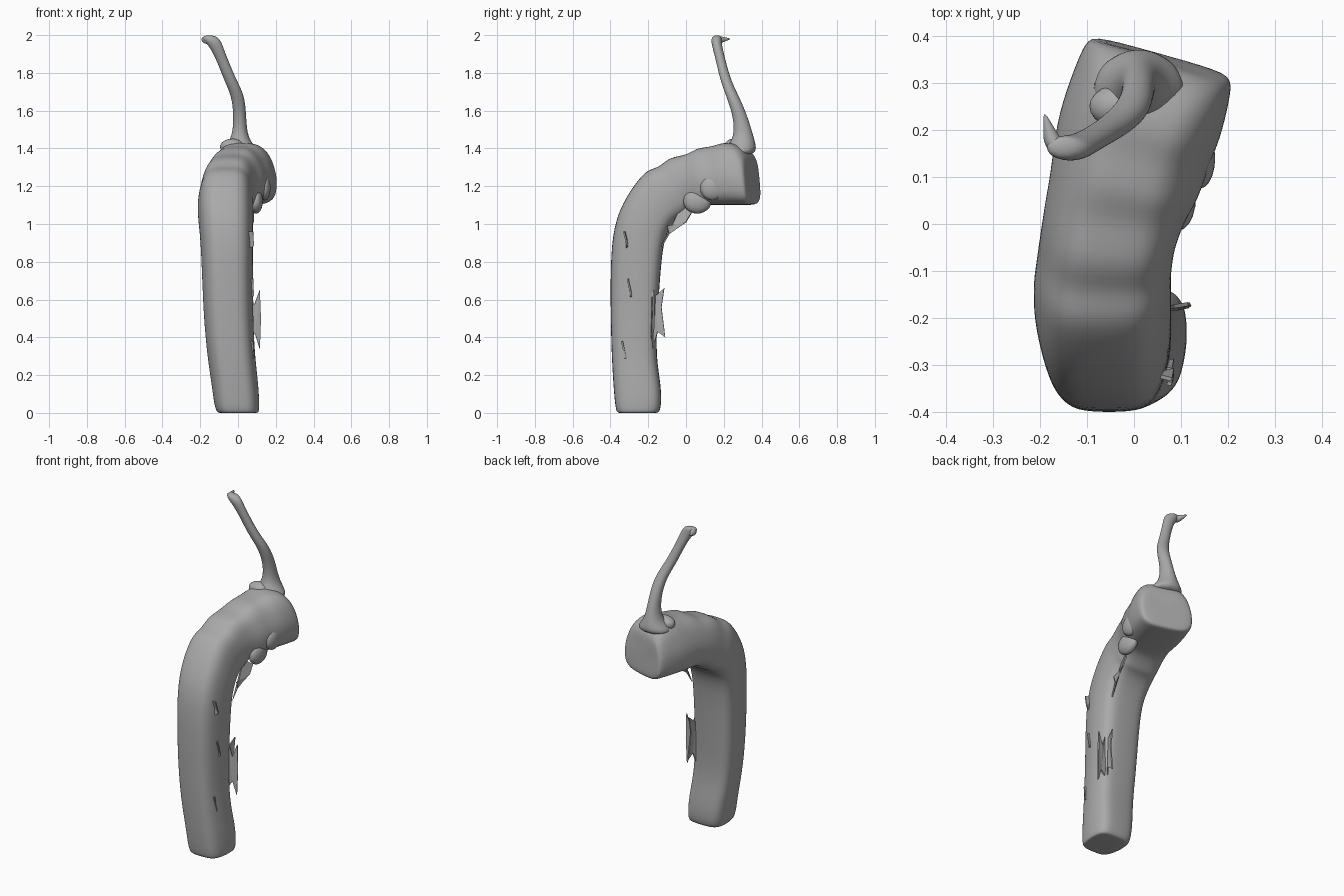
import bpy, bmesh, math
from mathutils import Vector

old = bpy.data.objects.get("Cube")
if old:
    bpy.data.objects.remove(old)

grey = bpy.data.materials.new("plain grey")
grey.use_nodes = True
colour = (0.4, 0.4, 0.4, 1)
grey.diffuse_color = colour
grey.node_tree.nodes["Principled BSDF"].inputs["Base Color"].default_value = colour


def finish(name, bm, levels):
    bmesh.ops.recalc_face_normals(bm, faces=bm.faces)
    mesh = bpy.data.meshes.new(name)
    bm.to_mesh(mesh)
    bm.free()
    mesh.materials.append(grey)
    obj = bpy.data.objects.new(name, mesh)
    bpy.context.collection.objects.link(obj)
    for p in mesh.polygons:
        p.use_smooth = levels > 0
    if levels:
        sub = obj.modifiers.new("smooth", "SUBSURF")
        sub.levels = sub.render_levels = levels
    return obj


def skin(name, rings):
    """Join equal rings of points into a closed tube."""
    bm = bmesh.new()
    loops = [[bm.verts.new(p) for p in ring] for ring in rings]
    n = len(loops[0])
    for a, b in zip(loops, loops[1:]):
        for i in range(n):
            j = (i + 1) % n
            bm.faces.new((a[i], a[j], b[j], b[i]))
    bm.faces.new(loops[0])
    bm.faces.new(loops[-1])
    return finish(name, bm, 2)


def section(outer, inner, x0, x1, yaw=0, taper=1, scale=1, n=24):
    """Rounded box ring between an outer and an inner (y, z) point."""
    outer, inner = Vector(outer), Vector(inner)
    mid, half = (outer + inner) / 2, (outer - inner) / 2
    pts = []
    for i in range(n):
        a = math.tau * i / n
        c, s = math.cos(a), math.sin(a)
        c = math.copysign(abs(c) ** 0.55, c) * scale
        s = math.copysign(abs(s) ** 0.55, s) * scale
        k = 1 + (taper - 1) * max(s, 0)
        x = (x0 + x1) / 2 + c * k * (x1 - x0) / 2
        yz = mid + half * s
        pts.append((x, yz.x - yaw * c * (x1 - x0) / 2, yz.y))
    return pts


# bent grip and head: outer point, inner point, x range, yaw, taper
body = [
    ((-.365, 0), (-.145, 0), -.11, .11, 0, .85),
    ((-.375, .03), (-.13, .03), -.125, .115, 0, .85),
    ((-.385, .15), (-.13, .14), -.14, .11, 0, .8),
    ((-.395, .32), (-.16, .3), -.165, .09, 0, .8),
    ((-.4, .55), (-.15, .52), -.185, .08, 0, .8),
    ((-.4, .85), (-.13, .82), -.195, .08, 0, .8),
    ((-.375, 1.02), (-.11, .93), -.205, .08, 0, .8),
    ((-.32, 1.14), (-.08, .99), -.215, .08, 0, .8),
    ((-.25, 1.24), (-.05, 1.02), -.215, .08, 0, .8),
    ((-.2, 1.29), (-.03, 1.03), -.21, .08, 0, .8),
    ((-.14, 1.3), (-.01, 1.04), -.205, .085, .03, .8),
    ((-.09, 1.355), (.01, 1.06), -.2, .09, .06, .75),
    ((.01, 1.365), (.05, 1.09), -.19, .115, .1, .75),
    ((.06, 1.405), (.09, 1.1), -.18, .14, .15, .65),
    ((.15, 1.41), (.16, 1.1), -.17, .16, .2, .65),
    ((.2, 1.435), (.23, 1.1), -.155, .185, .24, .65),
    ((.29, 1.425), (.32, 1.1), -.12, .205, .28, .75),
    ((.335, 1.37), (.36, 1.1), -.1, .21, .28, .8),
]
rings = [section(*row) for row in body]
rings.insert(0, section(*body[0], scale=.85))
rings.append(section((.345, 1.35), (.365, 1.12), -.09, .2, .28, .8, .9))
skin("bent_body", rings)


def rod(name, path, n=10):
    """Tube with level oval rings: x, y, z, x radius, y radius."""
    return skin(name, [[(x + rx * math.cos(math.tau * i / n),
                         y + ry * math.sin(math.tau * i / n), z)
                        for i in range(n)] for x, y, z, rx, ry in path])


# slim stalk rising from the head
rod("stalk", [
    (.01, .28, 1.36, .14, .1), (.01, .3, 1.42, .07, .075),
    (.01, .305, 1.48, .04, .05), (.01, .285, 1.58, .035, .04),
    (0, .245, 1.68, .037, .035), (-.04, .21, 1.76, .035, .03),
    (-.08, .185, 1.86, .032, .027), (-.115, .165, 1.94, .037, .028),
    (-.14, .16, 1.975, .05, .03), (-.155, .165, 2.0, .033, .022)])

# pointed curl at the tip of the stalk
skin("stalk_tip", [[(x + r * math.cos(i * math.tau / 8), y,
                     z + r * math.sin(i * math.tau / 8)) for i in range(8)]
                   for x, y, z, r in [(-.15, .145, 1.975, .025),
                                      (-.17, .17, 1.975, .025),
                                      (-.18, .2, 1.977, .014),
                                      (-.19, .235, 1.98, .003)]])

# uneven lumps on and below the head
for name, spot, size in [("top_lump", (-.03, .25, 1.41), (.07, .05, .045)),
                         ("under_lump", (.095, .06, 1.12), (.04, .08, .07)),
                         ("side_lump", (.14, .14, 1.19), (.035, .07, .07))]:
    bm = bmesh.new()
    bmesh.ops.create_icosphere(bm, subdivisions=2, radius=1)
    for v in bm.verts:
        v.co = Vector(a * b for a, b in zip(v.co, size)) + Vector(spot)
    finish(name, bm, 1)


def flake(name, points):
    """Thin ragged shard filled from its outline."""
    bm = bmesh.new()
    bm.faces.new([bm.verts.new(p) for p in points])
    bmesh.ops.triangulate(bm, faces=bm.faces)
    obj = finish(name, bm, 0)
    solid = obj.modifiers.new("thickness", "SOLIDIFY")
    solid.thickness = .008
    solid.offset = 0


# ragged shards along the grip
flake("side_shard", [(.06, -.18, .66), (.085, -.175, .57), (.115, -.17, .65),
                     (.12, -.17, .5), (.115, -.175, .34), (.09, -.18, .42),
                     (.06, -.18, .38)])
flake("back_shard", [(.05, -.16, .62), (.06, -.115, .66), (.06, -.13, .56),
                     (.065, -.11, .4), (.06, -.15, .43), (.05, -.17, .36)])
flake("bend_shard", [(.05, -.13, .88), (.06, -.09, .95), (.06, -.1, .99),
                     (.07, -.04, .99), (.08, .0, 1.01), (.08, .03, 1.06),
                     (.05, -.02, 1.1)])
for i, (y, z, h) in enumerate([(-.33, .32, .06), (-.3, .65, .06), (-.32, .91, .05)]):
    flake(f"edge_sliver_{i + 1}", [(.04, y, z - h), (.085, y + .01, z - h / 2),
                                   (.08, y - .01, z + h), (.04, y, z + h)])
